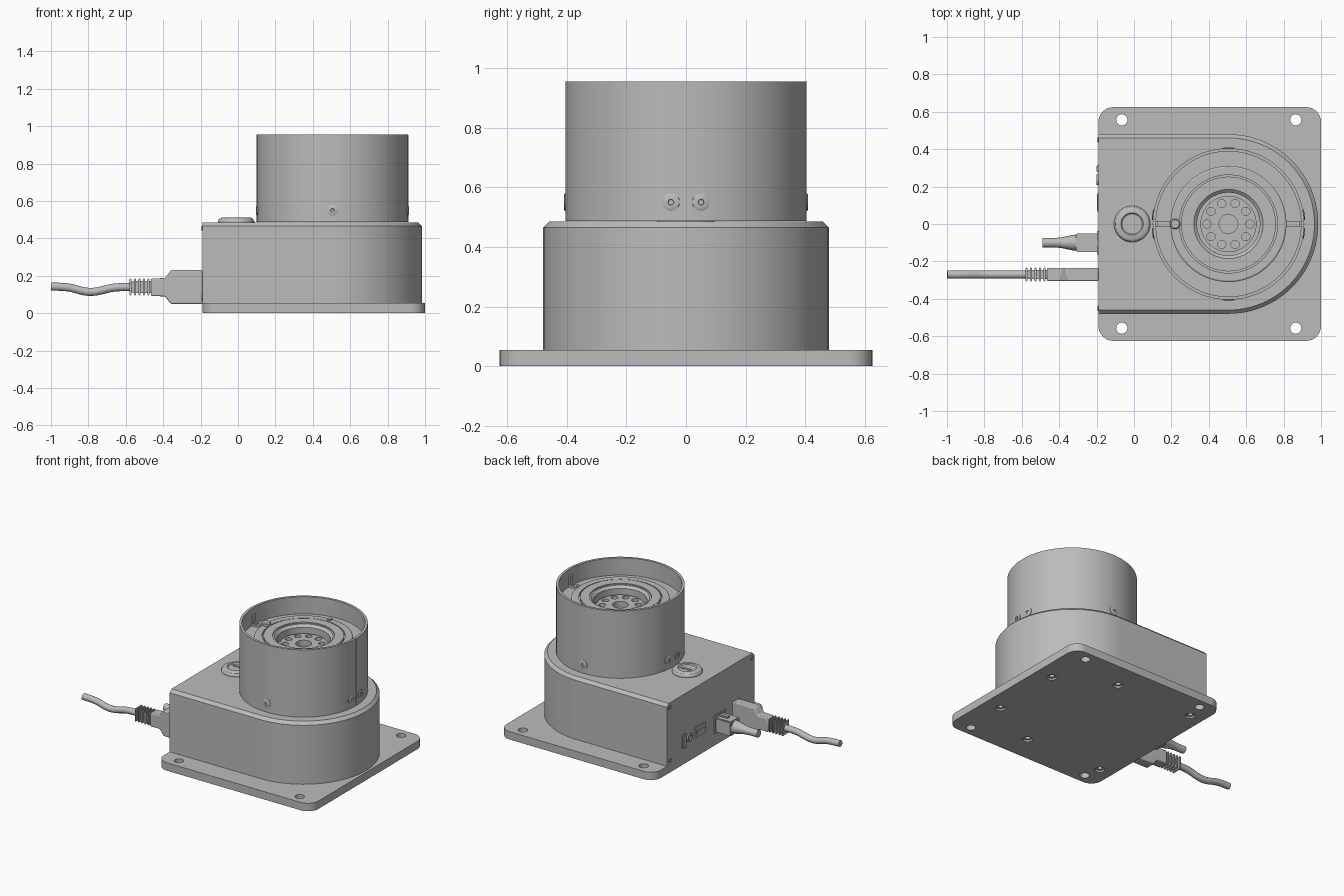
import bpy, bmesh
from math import sin, cos, pi, radians
from mathutils import Matrix, Vector

cube = bpy.data.objects.get("Cube")
if cube:
    bpy.data.objects.remove(cube)

grey = bpy.data.materials.new("machine_grey")
grey.use_nodes = True
grey.diffuse_color = (0.5, 0.5, 0.5, 1)
grey.node_tree.nodes["Principled BSDF"].inputs["Base Color"].default_value = (0.5, 0.5, 0.5, 1)

CX = 0.505                     # tower axis
Z_AXIS = Matrix.Identity(4)
X_AXIS = Matrix.Rotation(pi / 2, 4, 'Y')


def finish(name, bm, angle=30):
    bmesh.ops.recalc_face_normals(bm, faces=bm.faces)
    mesh = bpy.data.meshes.new(name)
    bm.to_mesh(mesh)
    bm.free()
    obj = bpy.data.objects.new(name, mesh)
    bpy.context.collection.objects.link(obj)
    mesh.materials.append(grey)
    smooth(obj, angle)
    return obj


def smooth(obj, angle=30):
    bpy.ops.object.select_all(action='DESELECT')
    obj.select_set(True)
    bpy.context.view_layer.objects.active = obj
    bpy.ops.object.shade_smooth_by_angle(angle=radians(angle))


def lathe(name, profile, pos, rot=Z_AXIS, n=64, closed=False):
    """Revolve (radius, height) points; open ends are capped."""
    bm = bmesh.new()
    mat = Matrix.Translation(pos) @ rot
    rings = [[bm.verts.new(mat @ Vector((r * cos(2 * pi * i / n), r * sin(2 * pi * i / n), h)))
              for i in range(n)] for r, h in profile]
    pairs = list(zip(rings, rings[1:]))
    if closed:
        pairs.append((rings[-1], rings[0]))
    else:
        bm.faces.new(rings[0])
        bm.faces.new(rings[-1])
    for a, b in pairs:
        for i in range(n):
            j = (i + 1) % n
            bm.faces.new((a[i], a[j], b[j], b[i]))
    return finish(name, bm)


def loft(name, loops):
    """Skin a row of equal point loops and cap both ends."""
    bm = bmesh.new()
    rows = [[bm.verts.new(p) for p in loop] for loop in loops]
    bm.faces.new(rows[0])
    bm.faces.new(rows[-1])
    for a, b in zip(rows, rows[1:]):
        for i in range(len(a)):
            j = (i + 1) % len(a)
            bm.faces.new((a[i], a[j], b[j], b[i]))
    return finish(name, bm)


def box(name, lo, hi, bevel=0):
    bm = bmesh.new()
    size = [b - a for a, b in zip(lo, hi)]
    mid = [(a + b) / 2 for a, b in zip(lo, hi)]
    bmesh.ops.create_cube(bm, size=1, matrix=Matrix.Translation(mid) @ Matrix.Diagonal((*size, 1)))
    if bevel:
        bmesh.ops.bevel(bm, geom=bm.edges[:], offset=bevel, segments=2, affect='EDGES')
    return finish(name, bm)


def cut(obj, cutters):
    for c in cutters:
        mod = obj.modifiers.new("cut", 'BOOLEAN')
        mod.operation = 'DIFFERENCE'
        mod.solver = 'EXACT'
        mod.object = c
        bpy.context.view_layer.objects.active = obj
        bpy.ops.object.modifier_apply(modifier=mod.name)
        bpy.data.objects.remove(c)
    smooth(obj)


def arc(cx, cy, r, a0, a1, n):
    return [(cx + r * cos(radians(a0 + (a1 - a0) * i / n)),
             cy + r * sin(radians(a0 + (a1 - a0) * i / n))) for i in range(n + 1)]


# Base plate with rounded corners, through holes and countersinks underneath
R = 0.08
outline = (arc(1 - R, 0.625 - R, R, 0, 90, 8) + arc(R - 0.19, 0.625 - R, R, 90, 180, 8)
           + arc(R - 0.19, R - 0.625, R, 180, 270, 8) + arc(1 - R, R - 0.625, R, 270, 360, 8))
plate = loft("base_plate", [[(x, y, z) for x, y in outline] for z in (0, 0.055)])
holes = []
for side in (-1, 1):
    for x in (-0.065, 0.865):
        holes.append(lathe("hole_cutter", [(0.03, -0.1), (0.03, 0.1)], (x, side * 0.557, 0), n=24))
    for x, y in ((-0.09, 0.44), (0.5, 0.44), (0.88, 0.25)):
        holes.append(lathe("sink_cutter", [(0.031, -0.01), (0.031, 0.012), (0.016, 0.012), (0.016, 0.04)],
                           (x, side * y, 0), n=24))
cut(plate, holes)


# D-shaped housing, chamfered along its sides and round end
def housing_loop(r, z):
    return [(-0.19, -r, z)] + [(x, y, z) for x, y in arc(CX, 0, r, -90, 90, 48)] + [(-0.19, r, z)]


loft("housing", [housing_loop(0.48, 0.055), housing_loop(0.48, 0.465), housing_loop(0.46, 0.485)])

# Tower shell and stepped flange inside it
lathe("tower_shell", [(0.405, 0.487), (0.405, 0.955), (0.388, 0.955), (0.388, 0.487)],
      (CX, 0, 0), n=96, closed=True)
lathe("inner_flange", [(0.388, 0.7), (0.388, 0.835), (0.31, 0.835), (0.31, 0.86), (0.302, 0.865),
                       (0.262, 0.865), (0.262, 0.85), (0.253, 0.85), (0.253, 0.868), (0.195, 0.868),
                       (0.195, 0.86), (0.185, 0.86), (0.168, 0.845), (0.168, 0.7)],
      (CX, 0, 0), n=96, closed=True)
hub = lathe("hub", [(0.168, 0.7), (0.168, 0.79), (0.15, 0.79), (0.15, 0.81), (0.05, 0.81), (0.05, 0.77)],
            (CX, 0, 0))
ring_holes = []
for i in range(10):
    a = 2 * pi * i / 10
    ring_holes.append(lathe("hub_cutter", [(0.022, 0.77), (0.022, 0.9)],
                            (CX + 0.115 * cos(a), 0.115 * sin(a), 0), n=16))
cut(hub, ring_holes)
lathe("flange_dowel", [(0.028, 0.86), (0.028, 0.88), (0.022, 0.885)], (0.22, 0, 0), n=24)
box("flange_key", (CX - 0.016, 0.27, 0.85), (CX + 0.016, 0.31, 0.872), 0.006)


def screw(name, pos, direction, r):
    """Low ring-shaped screw head with a recessed socket."""
    rot = Vector(direction).to_track_quat('Z', 'Y').to_matrix().to_4x4()
    lathe(name, [(r, -0.01), (r, 0.003), (r * 0.8, 0.006), (r * 0.35, 0.006), (r * 0.3, 0.001)],
          pos, rot, n=20)


# Tower screws, seams and inner clamp tabs
for s in (-1, 1):
    screw("tower_screw_side", (CX, s * 0.404, 0.55), (0, s, 0), 0.029)
    for y in (-0.05, 0.05):
        screw("tower_screw_end", (CX + s * 0.401, y, 0.55), (s, y / 0.4, 0), 0.029)
    x = CX + s * 0.405
    box("tower_seam", (x - 0.002, -0.002, 0.487), (x + 0.002, 0.002, 0.954))
    x = CX + s * 0.345
    box("clamp_tab", (x - 0.043, -0.016, 0.83), (x + 0.043, 0.016, 0.85))
    for k in (-0.02, 0.02):
        lathe("clamp_pin", [(0.011, 0.84), (0.011, 0.858)], (x + k, 0, 0), n=16)
    x = CX + s * 0.384
    box("clamp_upright", (x - 0.006, -0.016, 0.84), (x + 0.006, 0.016, 0.91))

# Domed push button with two small markers
lathe("push_button", [(0.097, 0.48), (0.097, 0.493), (0.09, 0.505), (0.078, 0.511), (0.06, 0.512),
                      (0.054, 0.506), (0.03, 0.506)], (-0.01, 0, 0))
for x in (-0.03, 0.012):
    box("button_marker", (x - 0.014, 0.005, 0.505), (x + 0.014, 0.022, 0.51))

# Connector panel on the flat end
for y in (-0.45, 0.45):
    for z in (0.085, 0.455):
        screw("panel_screw", (-0.189, y, z), (-1, 0, 0), 0.014)
box("rocker_switch", (-0.2, 0.275, 0.11), (-0.18, 0.315, 0.21), 0.005)
lathe("jack_ring", [(0.028, 0.18), (0.028, 0.2), (0.018, 0.2), (0.018, 0.191)],
      (0, 0.237, 0.165), Matrix.Rotation(-pi / 2, 4, 'Y'), n=24)
box("port_frame", (-0.195, 0.06, 0.13), (-0.18, 0.17, 0.21), 0.004)
box("port_slot", (-0.199, 0.075, 0.16), (-0.18, 0.155, 0.18))
box("socket_frame", (-0.197, -0.165, 0.08), (-0.18, -0.035, 0.21), 0.004)

# Power plug, strain relief and wavy cable
plug_side = [(-0.19, 0.05), (-0.19, 0.23), (-0.36, 0.23), (-0.39, 0.188), (-0.465, 0.185),
             (-0.465, 0.092), (-0.39, 0.09), (-0.36, 0.05)]
plug = loft("power_plug", [[(x, y, z) for x, z in plug_side] for y in (-0.305, -0.235)])
bev = plug.modifiers.new("soft_edges", 'BEVEL')
bev.width, bev.segments = 0.006, 2
for i in range(5):
    x = -0.575 + i * 0.024
    box("strain_rib", (x - 0.006, -0.308, 0.094), (x + 0.006, -0.232, 0.186), 0.004)
box("strain_core", (-0.57, -0.295, 0.107), (-0.46, -0.245, 0.172), 0.006)


def cable(name, pts, r):
    curve = bpy.data.curves.new(name, 'CURVE')
    curve.dimensions = '3D'
    curve.bevel_depth, curve.bevel_resolution, curve.use_fill_caps = r, 5, True
    spline = curve.splines.new('BEZIER')
    spline.bezier_points.add(len(pts) - 1)
    for bp, p in zip(spline.bezier_points, pts):
        bp.co = p
        bp.handle_left_type = bp.handle_right_type = 'AUTO'
    curve.materials.append(grey)
    bpy.context.collection.objects.link(bpy.data.objects.new(name, curve))


cable("power_cable", [(x, -0.27, z) for x, z in
                      ((-0.56, 0.14), (-0.66, 0.137), (-0.79, 0.114), (-0.91, 0.138), (-0.999, 0.143))], 0.022)

# Data plug with tapered boot and cable stub
box("data_plug", (-0.31, -0.15, 0.09), (-0.18, -0.05, 0.19), 0.006)
box("plug_latch", (-0.26, -0.115, 0.185), (-0.19, -0.085, 0.2), 0.003)
lathe("data_boot", [(0.045, 0.3), (0.04, 0.335), (0.028, 0.39), (0.025, 0.43), (0.025, 0.49)],
      (0, -0.1, 0.14), Matrix.Rotation(-pi / 2, 4, 'Y'), n=24)
